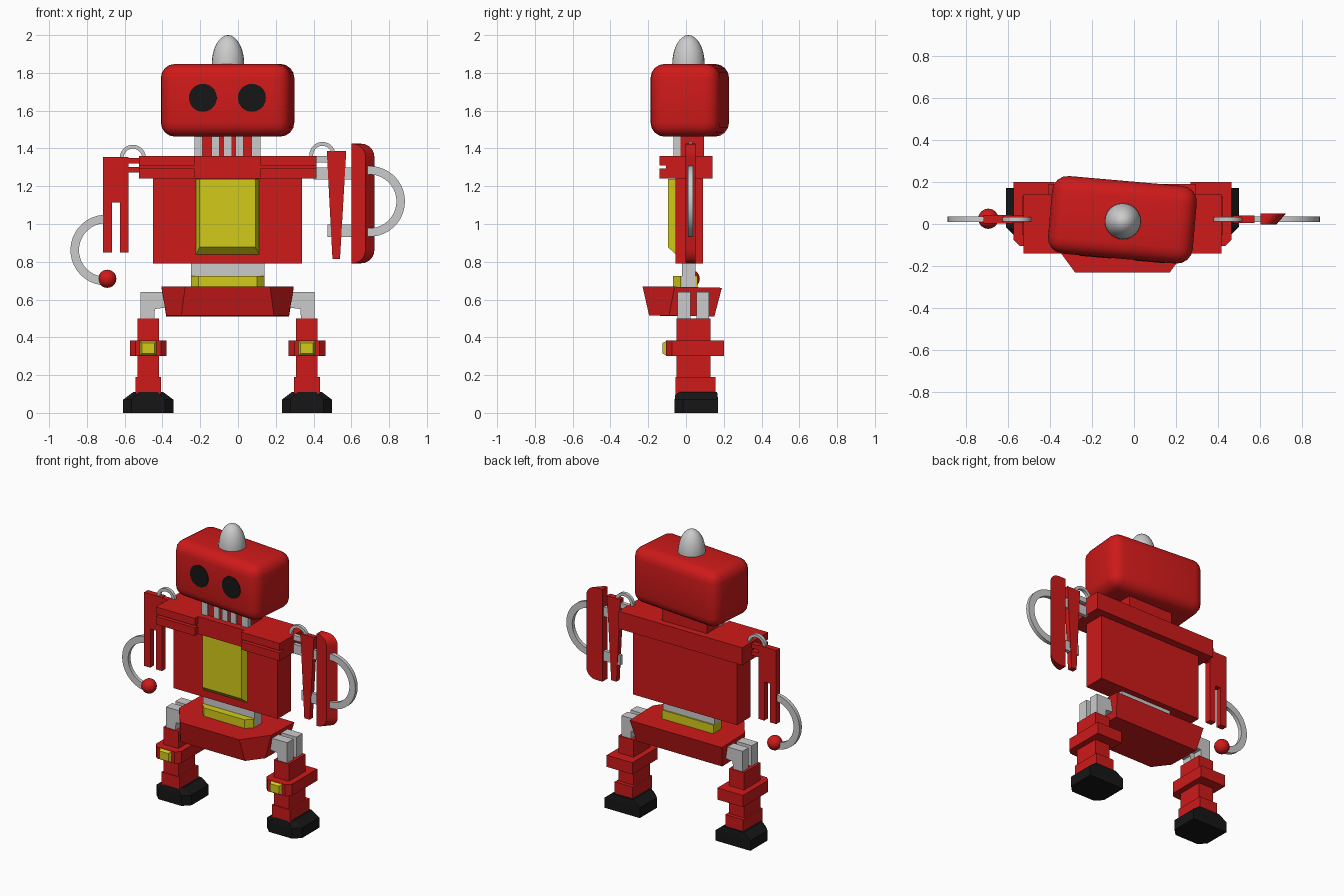
import bpy, bmesh, math
from mathutils import Matrix, Vector

if "Cube" in bpy.data.objects:
    bpy.data.objects.remove(bpy.data.objects["Cube"])

COL = {'red': (0.62, 0.01, 0.01, 1), 'yellow': (0.65, 0.6, 0.01, 1), 'black': (0.008, 0.008, 0.008, 1)}
MATS = {}
for n, c in COL.items():
    MATS[n] = bpy.data.materials.new(n)
    MATS[n].diffuse_color = c
CX = -0.055  # centre line of the body


def finish(name, bm, color=None, smooth=False):
    bmesh.ops.recalc_face_normals(bm, faces=bm.faces)
    me = bpy.data.meshes.new(name)
    bm.to_mesh(me)
    bm.free()
    ob = bpy.data.objects.new(name, me)
    bpy.context.collection.objects.link(ob)
    if color:
        me.materials.append(MATS[color])
    if smooth:
        bpy.ops.object.select_all(action='DESELECT')
        bpy.context.view_layer.objects.active = ob
        ob.select_set(True)
        bpy.ops.object.shade_smooth_by_angle(angle=math.radians(40))
    return ob


def loft(name, axis, a, pa, b, pb, color=None, smooth=False):
    """Solid between profile pa at a and profile pb at b along the axis."""
    bm = bmesh.new()
    put = (lambda p, h: (p[0], p[1], h)) if axis == 'z' else (lambda p, h: (p[0], h, p[1]))
    va = [bm.verts.new(put(p, a)) for p in pa]
    vb = [bm.verts.new(put(p, b)) for p in pb]
    bm.faces.new(va)
    bm.faces.new(vb)
    n = len(va)
    for i in range(n):
        j = (i + 1) % n
        bm.faces.new((va[i], va[j], vb[j], vb[i]))
    return finish(name, bm, color, smooth)


def rect(x0, x1, y0, y1):
    return [(x0, y0), (x1, y0), (x1, y1), (x0, y1)]


def cut_rect(x0, x1, y0, y1, c):
    return [(x0 + c, y0), (x1 - c, y0), (x1, y0 + c), (x1, y1), (x0, y1), (x0, y0 + c)]


def box(name, x0, x1, y0, y1, z0, z1, color=None):
    return loft(name, 'z', z0, rect(x0, x1, y0, y1), z1, rect(x0, x1, y0, y1), color)


def arc(cx, cz, r, a0, a1, n=20):
    return [(cx + r * math.cos(math.radians(a0 + (a1 - a0) * i / n)),
             cz + r * math.sin(math.radians(a0 + (a1 - a0) * i / n))) for i in range(n + 1)]


def band(name, cx, cz, r_out, r_in, a0, a1, y0, y1):
    p = arc(cx, cz, r_out, a0, a1) + arc(cx, cz, r_in, a1, a0)
    return loft(name, 'y', y0, p, y1, p, None, True)


# Head: rounded box turned slightly to one side
head_m = Matrix.Translation((CX, 0.02, 1.655)) @ Matrix.Rotation(math.radians(-5), 4, 'Z')
bm = bmesh.new()
bmesh.ops.create_cube(bm, size=1, matrix=Matrix.Diagonal((0.69, 0.37, 0.385, 1)))
bmesh.ops.bevel(bm, geom=bm.edges[:], offset=0.075, segments=4, profile=0.5, affect='EDGES')
bm.transform(head_m)
finish('head', bm, 'red', True)

# Eyes: yellow rims with black lenses
for side, s in (('left', -1), ('right', 1)):
    for part, r, y, col in (('rim', 0.09, -0.184, 'yellow'), ('lens', 0.074, -0.188, 'black')):
        bm = bmesh.new()
        bmesh.ops.create_cone(bm, cap_ends=True, segments=32, radius1=r, radius2=r, depth=0.04)
        bm.transform(head_m @ Matrix.Translation((0.015 + 0.13 * s, y + 0.02, 0.013))
                     @ Matrix.Rotation(math.pi / 2, 4, 'X'))
        finish(f'{side}_eye_{part}', bm, col, True)

# Dome on the head
bm = bmesh.new()
bmesh.ops.create_uvsphere(bm, u_segments=24, v_segments=16, radius=1)
bmesh.ops.bisect_plane(bm, geom=bm.verts[:] + bm.edges[:] + bm.faces[:], plane_co=(0, 0, -0.1),
                       plane_no=(0, 0, -1), clear_outer=True)
bm.transform(Matrix.Translation((-0.053, 0.013, 1.845)) @ Matrix.Diagonal((0.086, 0.086, 0.155, 1)))
finish('head_dome', bm, None, True)

# Neck with grey bars in front
box('neck', -0.225, 0.115, -0.055, 0.095, 1.35, 1.48, 'red')
for i, (x0, x1) in enumerate(((-0.23, -0.187), (-0.14, -0.097), (-0.077, -0.033), (-0.013, 0.03), (0.072, 0.12))):
    box(f'neck_bar_{i + 1}', x0, x1, -0.065, -0.03, 1.35, 1.48)

# Torso, shoulders and chest panel
box('torso', -0.45, 0.34, -0.055, 0.09, 0.79, 1.245, 'red')
box('shoulder_bar', -0.525, 0.415, -0.105, 0.14, 1.24, 1.36, 'red')
for side, x0, x1 in (('left', -0.525, -0.23), ('right', 0.12, 0.415)):
    box(f'{side}_shoulder_upper_plate', x0, x1, -0.14, -0.1, 1.31, 1.36, 'red')
    box(f'{side}_shoulder_lower_plate', x0, x1, -0.14, -0.1, 1.24, 1.295, 'red')
loft('chest_panel', 'y', -0.05, rect(-0.225, 0.115, 0.835, 1.238),
     -0.095, rect(-0.203, 0.092, 0.877, 1.238), 'yellow')

# Waist, belt and pelvis
box('waist', -0.25, 0.14, -0.02, 0.05, 0.6, 0.8)
belt = cut_rect(-0.25, 0.14, -0.07, 0.06, 0.04)
loft('belt', 'z', 0.62, belt, 0.725, belt, 'yellow')
pelvis = loft('pelvis', 'z', 0.515,
              [(-0.3, -0.195), (0.19, -0.195), (0.27, -0.09), (0.27, 0.15), (-0.38, 0.15), (-0.38, -0.09)], 0.668,
              [(-0.28, -0.23), (0.17, -0.23), (0.295, -0.06), (0.295, 0.19), (-0.405, 0.19), (-0.405, -0.06)], 'red')
for v in pelvis.data.vertices:
    v.co.z -= 0.03 * max(v.co.y, 0)

# Legs, mirrored about the body centre line
for side, s in (('left', -1), ('right', 1)):
    lx = CX + 0.42 * s
    # Hip brackets: two bent prongs each
    hip = [(0.31, 0.64), (0.46, 0.64), (0.46, 0.48), (0.39, 0.48), (0.385, 0.55), (0.31, 0.56)]
    hip = [(CX + s * x, z) for x, z in hip]
    for i, y0 in enumerate((-0.045, 0.055)):
        loft(f'{side}_hip_bracket_{i + 1}', 'y', y0, hip, y0 + 0.068, hip)
    box(f'{side}_thigh_and_shin', lx - 0.057, lx + 0.057, -0.05, 0.13, 0.15, 0.5, 'red')
    knee = cut_rect(lx - 0.097, lx + 0.097, -0.105, 0.2, 0.03)
    loft(f'{side}_knee', 'z', 0.302, knee, 0.382, knee, 'red')
    loft(f'{side}_knee_pad', 'y', -0.1, rect(lx - 0.046, lx + 0.046, 0.302, 0.382),
         -0.125, rect(lx - 0.033, lx + 0.033, 0.315, 0.37), 'yellow')
    box(f'{side}_ankle', lx - 0.068, lx + 0.068, -0.055, 0.155, 0.1, 0.19, 'red')
    sole = cut_rect(lx - 0.133, lx + 0.133, -0.06, 0.17, 0.045)
    loft(f'{side}_foot_base', 'z', 0, sole, 0.07, sole, 'black')
    loft(f'{side}_foot_top', 'z', 0.07, sole, 0.11,
         cut_rect(lx - 0.08, lx + 0.08, -0.055, 0.165, 0.03), 'black')

# Left arm: forked plate, curved hook and ball
fork = [(-0.715, 1.355), (-0.58, 1.355), (-0.58, 0.85), (-0.625, 0.85), (-0.625, 1.115),
        (-0.668, 1.115), (-0.668, 0.85), (-0.715, 0.85)]
loft('left_arm_fork', 'y', 0.003, fork, 0.043, fork, 'red')
for i, z in enumerate((1.32, 1.272)):
    box(f'left_arm_link_{i + 1}', -0.59, -0.52, 0.005, 0.04, z, z + 0.03, 'red')
band('left_arm_hook', -0.7, 0.862, 0.187, 0.142, 85, 270, 0.01, 0.036)
bm = bmesh.new()
bmesh.ops.create_uvsphere(bm, u_segments=24, v_segments=14, radius=0.048,
                          matrix=Matrix.Translation((-0.692, 0.025, 0.71)))
finish('left_arm_ball', bm, 'red', True)

# Right arm: wedge, rounded plate, curved hook and links
loft('right_arm_wedge', 'z', 0.815, rect(0.5, 0.54, 0.005, 0.04), 1.387, rect(0.47, 0.573, 0.005, 0.04), 'red')


def plate(w):
    r = 0.07
    return ([(0.6, 0.792), (0.6, 1.425)] + arc(w - r, 1.425 - r, r, 90, 0, 6)
            + arc(w - r, 0.792 + r, r, 0, -90, 6))


loft('right_arm_plate', 'y', -0.003, plate(0.675), 0.05, plate(0.722), 'red')
band('right_arm_hook', 0.697, 1.12, 0.187, 0.142, 95, -95, 0.01, 0.036)
for i, (x0, x1, z0, z1) in enumerate(((0.4, 0.5, 1.325, 1.36), (0.4, 0.63, 1.235, 1.3), (0.475, 0.63, 0.93, 0.998))):
    box(f'right_arm_link_{i + 1}', x0, x1, 0.01, 0.036, z0, z1)

# Small cable loops over the shoulders
for side, x, z in (('left', -0.557, 1.35), ('right', 0.447, 1.365)):
    band(f'{side}_shoulder_loop', x, z, 0.069, 0.049, -10, 190, 0.012, 0.034)

for m in bpy.data.materials:
    if m.users and not m.is_grease_pencil:
        m.use_nodes = True
        m.node_tree.nodes["Principled BSDF"].inputs["Base Color"].default_value = m.diffuse_color
